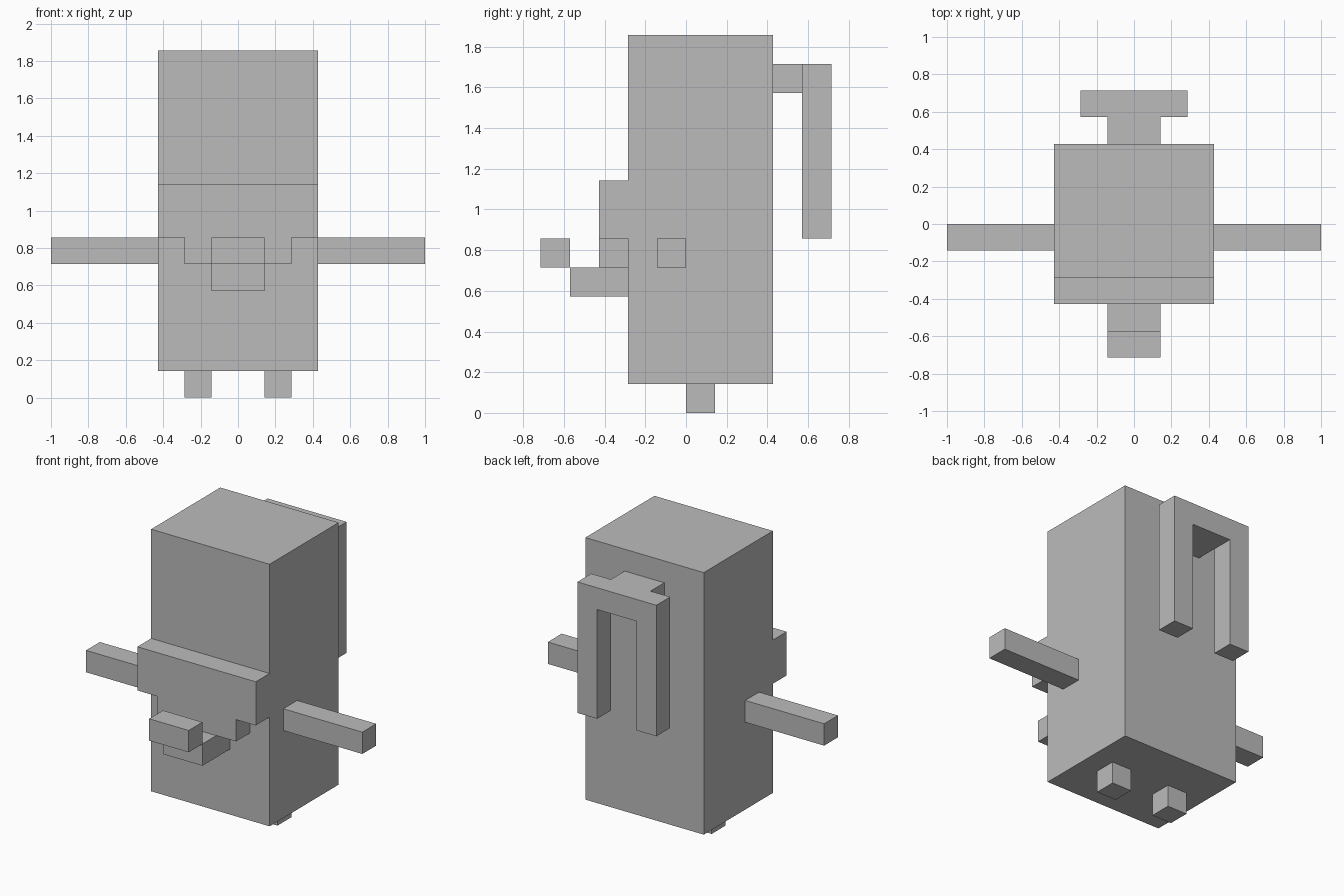
import bpy
import bmesh

cube = bpy.data.objects.get("Cube")
if cube:
    bpy.data.objects.remove(cube, do_unlink=True)

U = 1 / 7  # every part sits on a grid of this size

grey = bpy.data.materials.new("plain grey")
grey.use_nodes = True
colour = (0.5, 0.5, 0.5, 1)
grey.diffuse_color = colour
grey.node_tree.nodes["Principled BSDF"].inputs["Base Color"].default_value = colour


def extrude_profile(name, profile, y0, y1):
    """Extrude an x-z outline from y0 to y1, all in grid units."""
    bm = bmesh.new()
    face = bm.faces.new([bm.verts.new((x * U, y0 * U, z * U)) for x, z in profile])
    moved = bmesh.ops.extrude_face_region(bm, geom=[face])["geom"]
    verts = [v for v in moved if isinstance(v, bmesh.types.BMVert)]
    bmesh.ops.translate(bm, verts=verts, vec=(0, (y1 - y0) * U, 0))
    bmesh.ops.recalc_face_normals(bm, faces=bm.faces)
    mesh = bpy.data.meshes.new(name)
    bm.to_mesh(mesh)
    bm.free()
    mesh.materials.append(grey)
    obj = bpy.data.objects.new(name, mesh)
    bpy.context.collection.objects.link(obj)
    return obj


def box(name, x, y, z):
    outline = [(x[0], z[0]), (x[1], z[0]), (x[1], z[1]), (x[0], z[1])]
    return extrude_profile(name, outline, *y)


def mirrored(half):
    """Complete a right-hand outline with its mirror image."""
    return half + [(-x, z) for x, z in reversed(half)]


# Body
box("body", (-3, 3), (-2, 3), (1, 13))

# Arms and feet
for side, x_sign in (("left", 1), ("right", -1)):
    box(side + "_arm", sorted((3 * x_sign, 7 * x_sign)), (-1, 0), (5, 6))
    box(side + "_foot", sorted((x_sign, 2 * x_sign)), (0, 1), (0, 1))

# Stepped face plate, with the tongue and its raised tip below
extrude_profile("face_plate", mirrored([(2, 5), (2, 6), (3, 6), (3, 8)]), -3, -2)
box("tongue", (-1, 1), (-4, -2), (4, 5))
box("tongue_tip", (-1, 1), (-5, -4), (5, 6))

# Forked piece on the back, held off the body by a short block
box("back_mount", (-1, 1), (3, 4), (11, 12))
extrude_profile("back_fork", mirrored([(1, 11), (1, 6), (2, 6), (2, 12)]), 4, 5)
